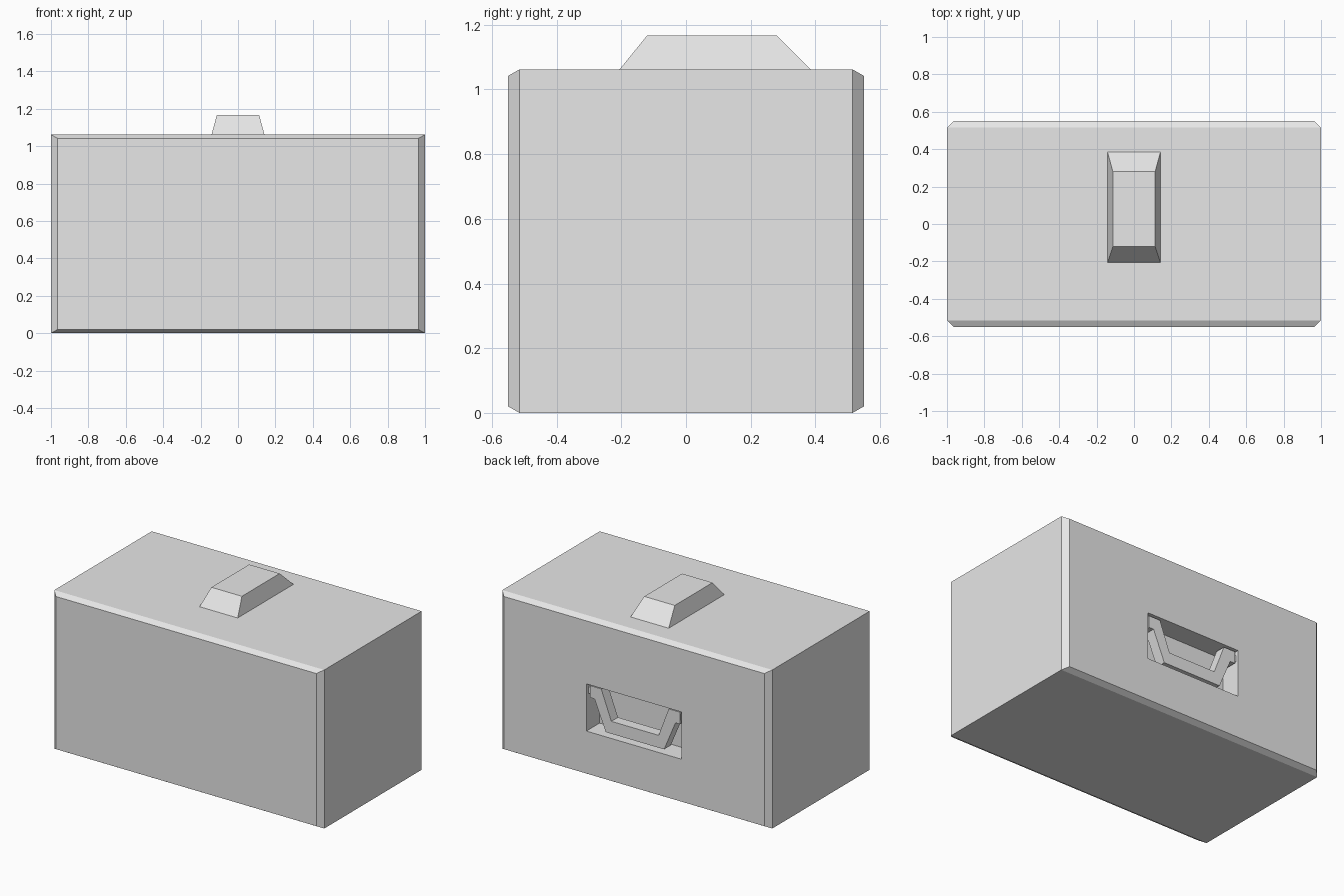
import bpy
import bmesh

default = bpy.data.objects.get("Cube")
if default:
    bpy.data.objects.remove(default, do_unlink=True)

grey = bpy.data.materials.new("light grey")
grey.use_nodes = True
colour = (0.8, 0.8, 0.8, 1)
grey.diffuse_color = colour
grey.node_tree.nodes["Principled BSDF"].inputs["Base Color"].default_value = colour


def finish(name, bm):
    bmesh.ops.recalc_face_normals(bm, faces=bm.faces)
    mesh = bpy.data.meshes.new(name)
    bm.to_mesh(mesh)
    bm.free()
    mesh.materials.append(grey)
    obj = bpy.data.objects.new(name, mesh)
    bpy.context.collection.objects.link(obj)
    return obj


def loft(name, rings):
    """Skin a stack of matching outlines and cap both ends."""
    bm = bmesh.new()
    loops = [[bm.verts.new(p) for p in ring] for ring in rings]
    for a, b in zip(loops, loops[1:]):
        for i in range(len(a)):
            j = (i + 1) % len(a)
            bm.faces.new((a[i], a[j], b[j], b[i]))
    bm.faces.new(loops[0])
    bm.faces.new(loops[-1])
    return finish(name, bm)


def upright(half_x, low, high, y):
    return [(-half_x, y, low), (half_x, y, low), (half_x, y, high), (-half_x, y, high)]


def level(half_x, near, far, z):
    return [(-half_x, near, z), (half_x, near, z), (half_x, far, z), (-half_x, far, z)]


# Box body: bevelled front and back, with a pocket sunk into the back
loft("case_body", [
    upright(0.965, 0.02, 1.042, -0.55),
    upright(1.0, 0.0, 1.062, -0.515),
    upright(1.0, 0.0, 1.062, 0.515),
    upright(0.965, 0.02, 1.042, 0.55),
    upright(0.353, 0.304, 0.62, 0.55),
    upright(0.353, 0.304, 0.62, 0.41),
])

# Tapered block on the lid
loft("top_block", [
    level(0.142, -0.207, 0.387, 1.06),
    level(0.113, -0.12, 0.28, 1.167),
])

# Hanging trapezoid handle with hinge lugs inside the back pocket
half = [(0.25, 0.61), (0.335, 0.61), (0.335, 0.53), (0.30, 0.53), (0.216, 0.33)]
inner = (0.175, 0.413)
outline = [inner] + half + [(-x, z) for x, z in reversed(half)] + [(-inner[0], inner[1])]
loft("back_handle", [[(x, y, z) for x, z in outline] for y in (0.47, 0.54)])

# Hinge pins joining the handle to the pocket walls
for side, label in ((1, "left"), (-1, "right")):
    ring = [(0.55, 0.48), (0.55, 0.53), (0.595, 0.53), (0.595, 0.48)]
    loft(label + "_hinge_pin", [[(side * x, y, z) for z, y in ring] for x in (0.32, 0.355)])
